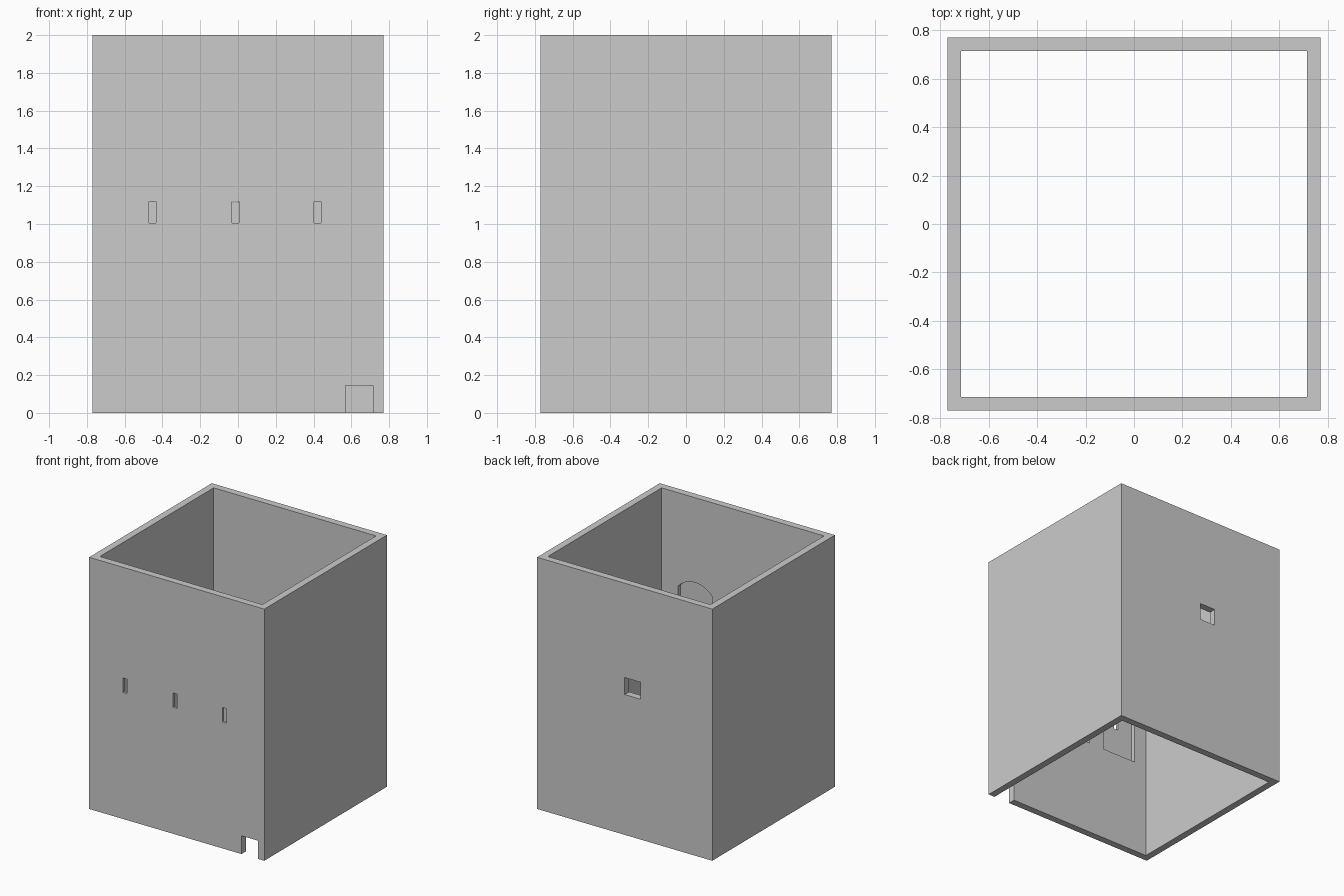
import bpy, bmesh, math

if "Cube" in bpy.data.objects:
    bpy.data.objects.remove(bpy.data.objects["Cube"])

OUT, INN, H = 0.77, 0.714, 2.0   # outer / inner half widths, height


def new_object(name, bm):
    bmesh.ops.recalc_face_normals(bm, faces=bm.faces)
    me = bpy.data.meshes.new(name)
    bm.to_mesh(me)
    bm.free()
    ob = bpy.data.objects.new(name, me)
    bpy.context.collection.objects.link(ob)
    return ob


def prism(name, outline, y0, y1):
    """Extrude an (x, z) outline from y0 to y1."""
    bm = bmesh.new()
    face = bm.faces.new([bm.verts.new((x, y0, z)) for x, z in outline])
    ext = bmesh.ops.extrude_face_region(bm, geom=[face])
    verts = [v for v in ext["geom"] if isinstance(v, bmesh.types.BMVert)]
    bmesh.ops.translate(bm, vec=(0, y1 - y0, 0), verts=verts)
    return new_object(name, bm)


def rect(x0, x1, z0, z1):
    return [(x0, z0), (x1, z0), (x1, z1), (x0, z1)]


def arch(cx, half, z0, spring, rise, n=8):
    """Rectangle topped by a shallow segmental arch."""
    r = (half * half + rise * rise) / (2 * rise)
    a = math.asin(half / r)
    top = [(cx + r * math.sin(a - 2 * a * i / n),
            spring + rise - r + r * math.cos(a - 2 * a * i / n)) for i in range(n + 1)]
    return [(cx - half, z0), (cx + half, z0)] + top


def cut(target, cutter):
    mod = target.modifiers.new("cut", "BOOLEAN")
    mod.operation, mod.solver, mod.object = "DIFFERENCE", "EXACT", cutter
    cutter.hide_render = True
    bpy.context.view_layer.objects.active = target
    bpy.ops.object.modifier_apply(modifier=mod.name)
    bpy.data.objects.remove(cutter)


# Square tower walls, open at top and bottom
bm = bmesh.new()
corners = [(-1, -1), (1, -1), (1, 1), (-1, 1)]
loops = [[bm.verts.new((x * w, y * w, z)) for x, y in corners]
         for w, z in ((OUT, 0), (OUT, H), (INN, H), (INN, 0))]
for k in range(4):
    a, b = loops[k], loops[(k + 1) % 4]
    for i in range(4):
        j = (i + 1) % 4
        bm.faces.new((a[i], a[j], b[j], b[i]))
walls = new_object("tower_walls", bm)

# Three arrow slits, each in an arched niche on the inside of the front wall
for x in (-0.453, -0.014, 0.421):
    cut(walls, prism("niche_cutter", arch(x, 0.15, 0.765, 1.256, 0.07), -INN - 0.035, -0.6))
    cut(walls, prism("slit_cutter", rect(x - 0.018, x + 0.018, 1.005, 1.12), -0.9, -0.7))

# Small doorway in the front corner
cut(walls, prism("door_cutter", rect(0.57, 0.7135, -0.1, 0.145), -0.9, -0.6))

# Square window in the back wall
cut(walls, prism("window_cutter", rect(-0.14, 0.0, 1.115, 1.25), 0.6, 0.9))
